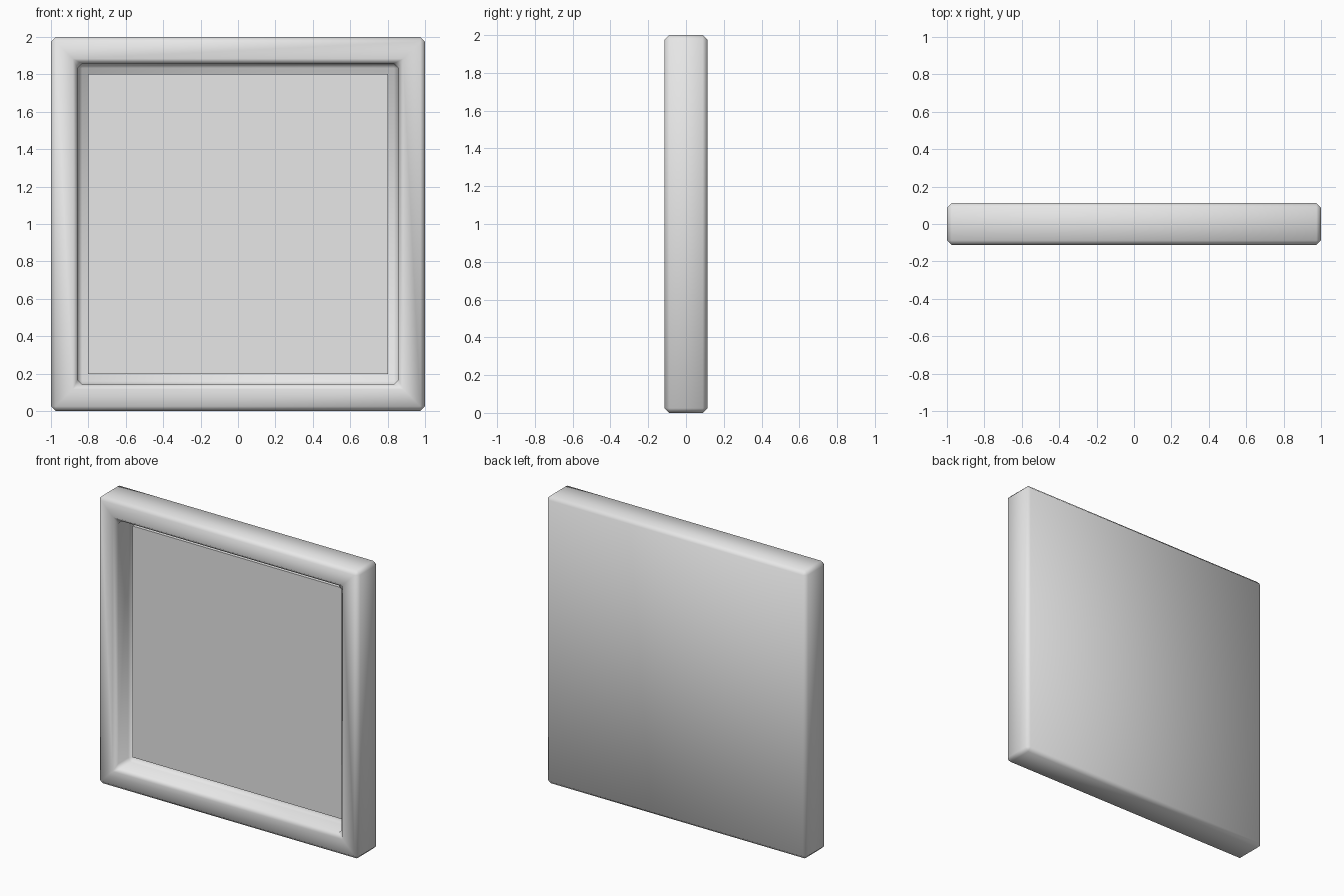
import bpy
import bmesh
from mathutils import Vector

cube = bpy.data.objects.get("Cube")
if cube:
    bpy.data.objects.remove(cube, do_unlink=True)

HALF_DEPTH = 0.113
OPENING = 0.8      # half width of the square recess
BEVEL = 0.025
PANEL_FRONT = -0.01

grey = bpy.data.materials.new("plain_grey")
grey.use_nodes = True
grey.diffuse_color = (0.8, 0.8, 0.8, 1)
grey.node_tree.nodes["Principled BSDF"].inputs["Base Color"].default_value = (0.8, 0.8, 0.8, 1)


def box(bm, size, centre):
    verts = bmesh.ops.create_cube(bm, size=1)["verts"]
    bmesh.ops.scale(bm, vec=size, verts=verts)
    bmesh.ops.translate(bm, vec=centre, verts=verts)


def finish(name, bm):
    mesh = bpy.data.meshes.new(name)
    bm.to_mesh(mesh)
    bm.free()
    mesh.materials.append(grey)
    obj = bpy.data.objects.new(name, mesh)
    bpy.context.collection.objects.link(obj)
    return obj


# Frame: slab with a square recess, every edge softened by one chamfer
bm = bmesh.new()
box(bm, (2, 2 * HALF_DEPTH, 2), (0, 0, 1))
bm.normal_update()
front = min(bm.faces, key=lambda f: f.calc_center_median().y)
bmesh.ops.inset_region(bm, faces=[front], thickness=1 - OPENING)
base = bmesh.ops.extrude_discrete_faces(bm, faces=[front])["faces"][0]
bmesh.ops.translate(bm, vec=Vector((0, 0.16, 0)), verts=base.verts)
bm.normal_update()
sharp = [e for e in bm.edges if e.calc_face_angle(0) > 0.5]
bmesh.ops.bevel(bm, geom=sharp, offset=BEVEL, segments=1,
                affect='EDGES', profile=0.5)
for face in bm.faces:
    face.smooth = True
finish("frame", bm)

# Flat panel set into the recess
bm = bmesh.new()
back = 0.05
side = 2 * OPENING + 0.006
box(bm, (side, back - PANEL_FRONT, side), (0, (back + PANEL_FRONT) / 2, 1))
finish("inset_panel", bm)
